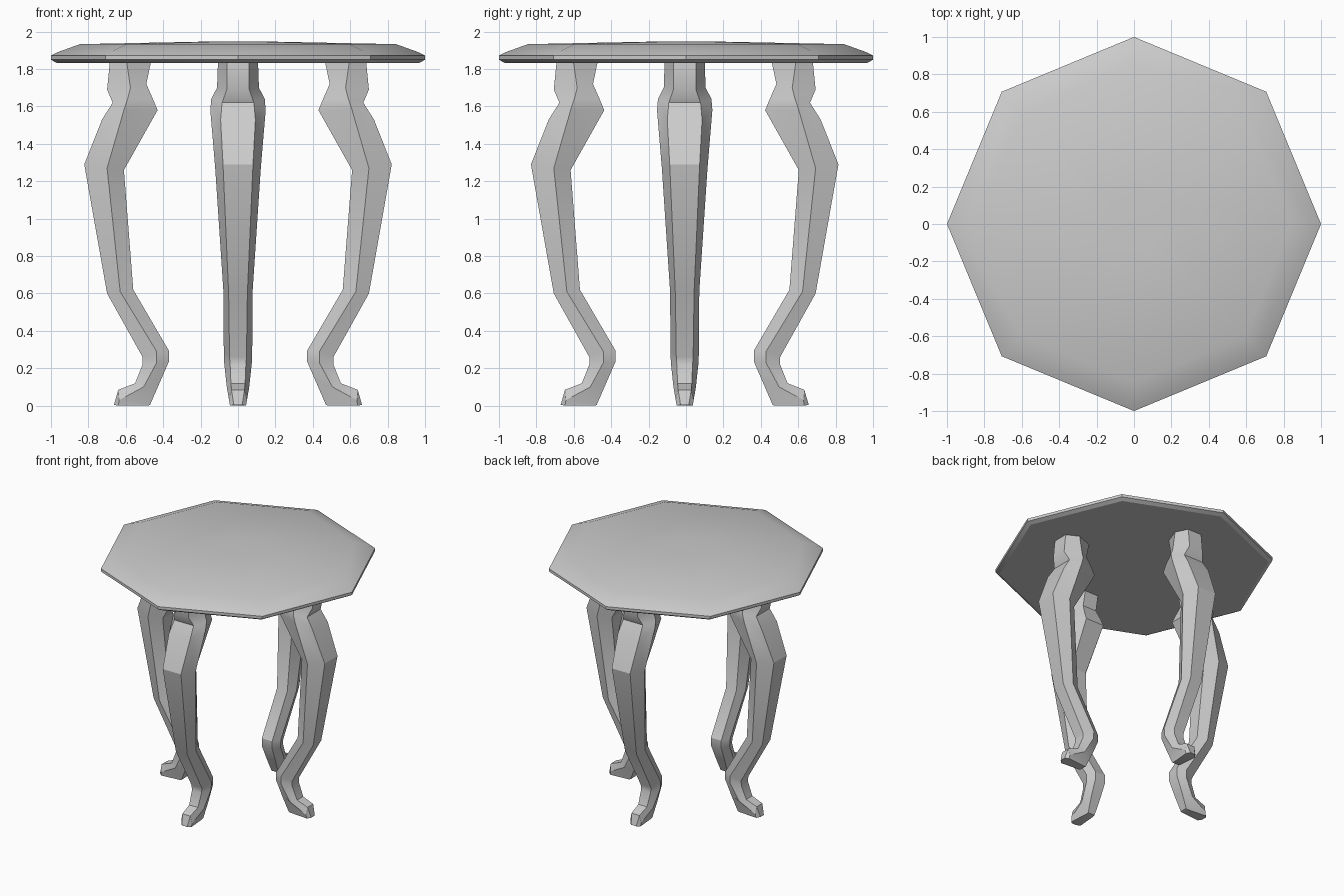
import bpy, bmesh, math

if "Cube" in bpy.data.objects:
    bpy.data.objects.remove(bpy.data.objects["Cube"])


def finish(name, bm, angle):
    bmesh.ops.recalc_face_normals(bm, faces=bm.faces)
    me = bpy.data.meshes.new(name)
    bm.to_mesh(me)
    bm.free()
    ob = bpy.data.objects.new(name, me)
    bpy.context.collection.objects.link(ob)
    bpy.ops.object.select_all(action='DESELECT')
    ob.select_set(True)
    bpy.context.view_layer.objects.active = ob
    bpy.ops.object.shade_smooth_by_angle(angle=math.radians(angle))
    return ob


def loft(bm, rings):
    loops = [[bm.verts.new(p) for p in ring] for ring in rings]
    n = len(loops[0])
    for a, b in zip(loops, loops[1:]):
        for i in range(n):
            j = (i + 1) % n
            bm.faces.new((a[i], a[j], b[j], b[i]))
    bm.faces.new(loops[0])
    bm.faces.new(loops[-1])


# Octagonal top: (radius, z) from underside to slightly domed centre
bm = bmesh.new()
profile = [(0.97, 1.833), (1.0, 1.85), (1.0, 1.872), (0.965, 1.89),
           (0.845, 1.933), (0.16, 1.947)]
loft(bm, [[(r * math.cos(k * math.pi / 4), r * math.sin(k * math.pi / 4), z)
           for k in range(8)] for r, z in profile])
finish("table_top", bm, 30)

# Cabriole leg stations: outer, side and inner edges, each (reach, z, half width)
stations = [
    ((0.685, 1.84, 0.06), (0.595, 1.84, 0.107), (0.465, 1.84, 0.06)),
    ((0.70, 1.69, 0.06), (0.575, 1.70, 0.112), (0.49, 1.72, 0.06)),
    ((0.67, 1.62, 0.085), (0.59, 1.64, 0.143), (0.455, 1.64, 0.075)),
    ((0.727, 1.53, 0.093), (0.61, 1.58, 0.148), (0.43, 1.58, 0.08)),
    ((0.822, 1.29, 0.08), (0.70, 1.27, 0.122), (0.61, 1.26, 0.065)),
    ((0.70, 0.60, 0.05), (0.63, 0.61, 0.078), (0.56, 0.62, 0.045)),
    ((0.51, 0.26, 0.045), (0.435, 0.29, 0.076), (0.37, 0.295, 0.045)),
    ((0.51, 0.22, 0.042), (0.435, 0.23, 0.074), (0.37, 0.235, 0.045)),
    ((0.55, 0.12, 0.038), (0.505, 0.10, 0.06), (0.42, 0.12, 0.04)),
    ((0.64, 0.085, 0.035), (0.635, 0.03, 0.048), (0.47, 0.005, 0.03)),
    ((0.663, 0.005, 0.022), (0.64, 0.0, 0.043), (0.48, 0.0, 0.03)),
]

for name, ang in (("right_leg", 0), ("back_leg", 90), ("left_leg", 180), ("front_leg", 270)):
    bm = bmesh.new()
    loft(bm, [[(r, w, z) for r, z, w in s] + [(r, -w, z) for r, z, w in reversed(s)]
              for s in stations])
    leg = finish(name, bm, 30)
    leg.rotation_euler.z = math.radians(ang)
    leg.location.y = -0.007
